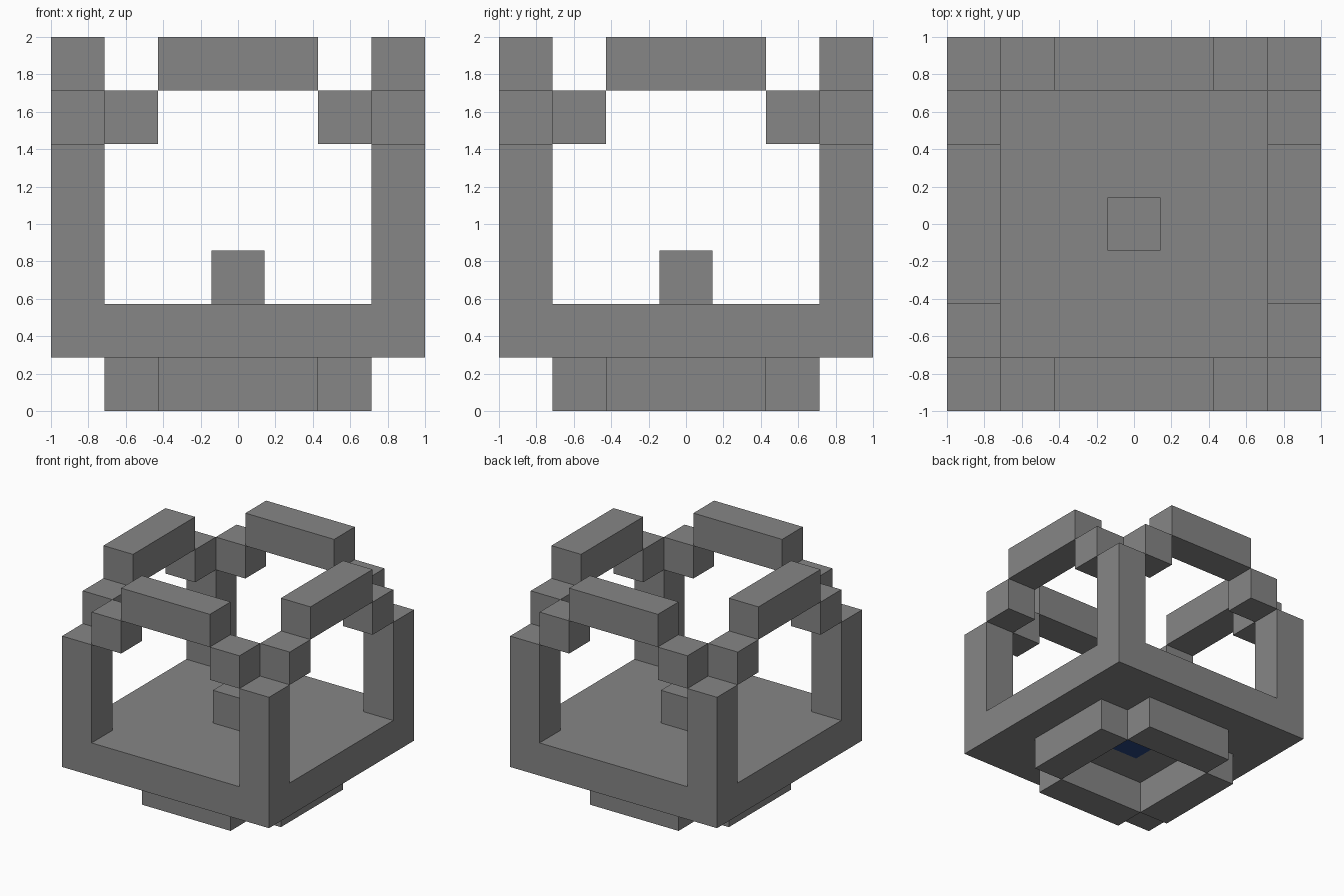
import bpy, bmesh
from mathutils import Matrix, Vector

cube = bpy.data.objects.get("Cube")
if cube:
    bpy.data.objects.remove(cube, do_unlink=True)

U = 2 / 7  # edge of one block


def material(name, rgb):
    mat = bpy.data.materials.new(name)
    mat.use_nodes = True
    mat.diffuse_color = (*rgb, 1)
    bsdf = next(n for n in mat.node_tree.nodes if n.type == 'BSDF_PRINCIPLED')
    bsdf.inputs["Base Color"].default_value = (*rgb, 1)
    return mat


grey = material("stone grey", (0.24, 0.24, 0.24))
blue = material("deep blue", (0.02, 0.06, 0.22))


def box(name, cell, size):
    """Box centred on block column cell (x, y), bottom on layer z, sized in blocks."""
    centre = Vector((cell[0], cell[1], cell[2] + size[2] / 2)) * U
    bm = bmesh.new()
    bmesh.ops.create_cube(bm, size=U, matrix=Matrix.Translation(centre) @ Matrix.Diagonal((*size, 1)))
    mesh = bpy.data.meshes.new(name)
    bm.to_mesh(mesh)
    bm.free()
    mesh.materials.append(grey)
    obj = bpy.data.objects.new(name, mesh)
    bpy.context.collection.objects.link(obj)
    return obj


# Floor slab, with a blue square cut into the middle of its underside
slab = box("floor_slab", (0, 0, 1), (7, 7, 1))
slab.data.materials.append(blue)
bm = bmesh.new()
bm.from_mesh(slab.data)
for axis in (Vector((1, 0, 0)), Vector((0, 1, 0))):
    for side in (-1, 1):
        bmesh.ops.bisect_plane(bm, geom=bm.verts[:] + bm.edges[:] + bm.faces[:],
                               plane_co=axis * side * U / 2, plane_no=axis)
bm.normal_update()
for face in bm.faces:
    if face.normal.z < -0.9 and face.calc_center_median().xy.length < U / 4:
        face.material_index = 1
bm.to_mesh(slab.data)
bm.free()

# Block standing in the middle of the floor
box("centre_block", (0, 0, 2), (1, 1, 1))

# Foot bars below and rim bars on top, one per side
for s, fb, lr in ((-1, "front", "right"), (1, "back", "left")):
    for part, reach, layer in (("foot_bar", 2, 0), ("rim_bar", 3, 6)):
        box(f"{fb}_{part}", (0, s * reach, layer), (3, 1, 1))
        box(f"{lr}_{part}", (s * reach, 0, layer), (1, 3, 1))

# Corner posts, each with two stepping blocks that carry the rim
for sx, lr in ((-1, "right"), (1, "left")):
    for sy, fb in ((-1, "front"), (1, "back")):
        box(f"{fb}_{lr}_post", (sx * 3, sy * 3, 2), (1, 1, 3))
        box(f"{fb}_{lr}_step_across", (sx * 2, sy * 3, 5), (1, 1, 1))
        box(f"{fb}_{lr}_step_along", (sx * 3, sy * 2, 5), (1, 1, 1))
